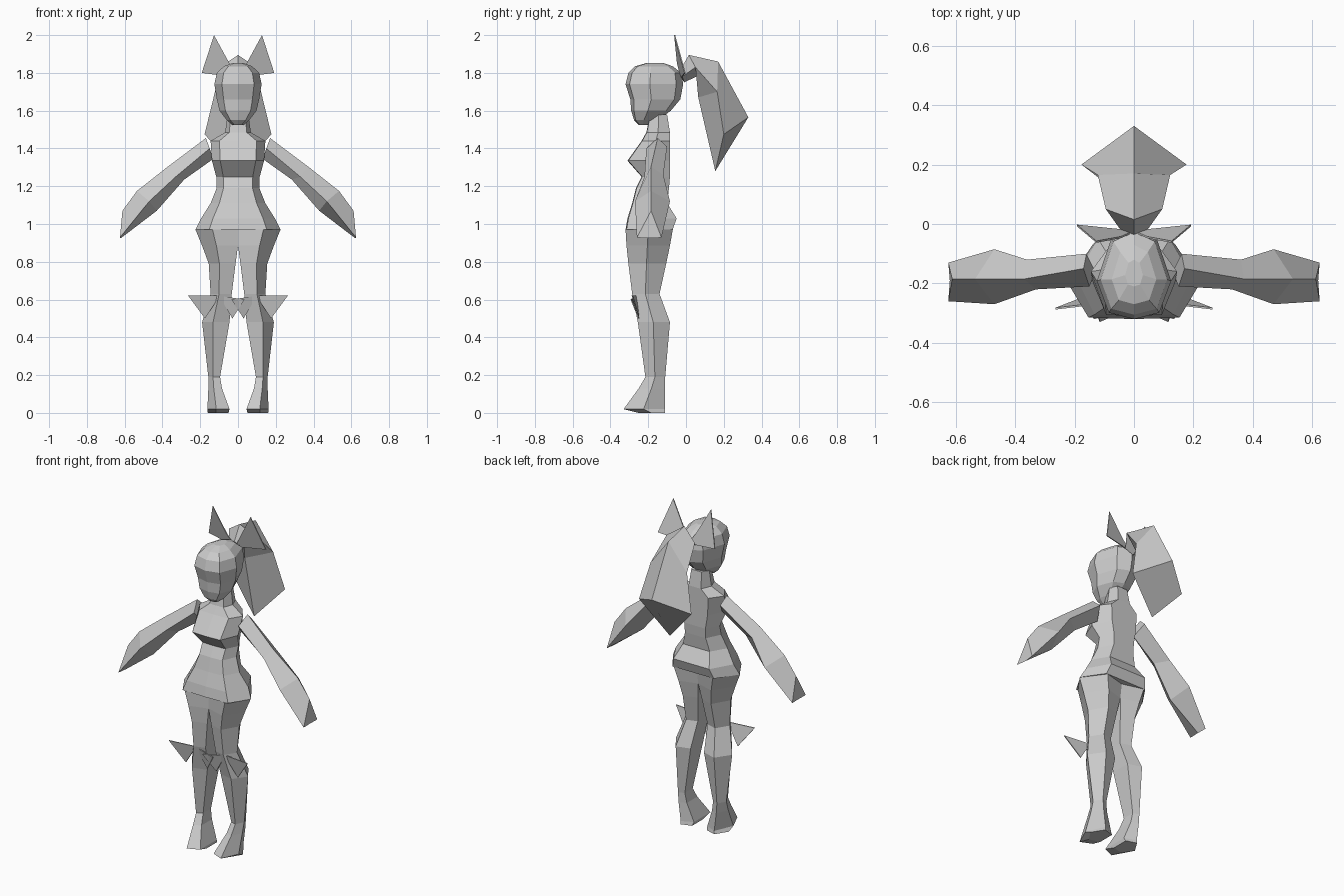
import bpy, bmesh

if "Cube" in bpy.data.objects:
    bpy.data.objects.remove(bpy.data.objects["Cube"])

grey = bpy.data.materials.new("plain grey")
grey.diffuse_color = (0.6, 0.6, 0.6, 1)
grey.use_nodes = True
grey.node_tree.nodes["Principled BSDF"].inputs["Base Color"].default_value = grey.diffuse_color


def finish(name, bm, solid=True):
    if solid:
        bmesh.ops.recalc_face_normals(bm, faces=bm.faces[:])
    mesh = bpy.data.meshes.new(name)
    bm.to_mesh(mesh)
    bm.free()
    mesh.materials.append(grey)
    obj = bpy.data.objects.new(name, mesh)
    bpy.context.collection.objects.link(obj)
    return obj


def loft(name, rings, side=1):
    """Skin a row of equal-length point rings and cap both ends."""
    bm = bmesh.new()
    rows = [[bm.verts.new((x * side, y, z)) for x, y, z in r] for r in rings]
    n = len(rows[0])
    for a, b in zip(rows, rows[1:]):
        for i in range(n):
            j = (i + 1) % n
            bm.faces.new((a[i], a[j], b[j], b[i]))
    bm.faces.new(rows[0])
    bm.faces.new(rows[-1])
    return finish(name, bm)


def body_ring(z, w, yf, yb, shape):
    """Symmetric ring from half-outline fractions (x of half width, y of depth)."""
    half = [(fx * w, yf + fy * (yb - yf), z) for fx, fy in shape]
    return half + [(-x, y, z) for x, y, z in reversed(half[1:-1])]


def leg_ring(z, xi, xo, yf, yb):
    shape = [(0, .14), (.6, 0), (1, .48), (.58, 1), (0, .86)]
    return [(xi + fx * (xo - xi), yf + fy * (yb - yf), z) for fx, fy in shape]


def plate(name, pts, side=1, thick=0.006):
    """Thin triangular ribbon."""
    front = [(x, y - thick / 2, z) for x, y, z in pts]
    back = [(x, y + thick / 2, z) for x, y, z in pts]
    return loft(name, [front, back], side)


# Torso: neck, shoulders, bust, waist and hips (z, half width, front, back)
torso_shape = [(0, 0), (.68, .02), (1, .5), (.62, 1), (0, 1)]
torso = [(1.58, .055, -.19, -.10), (1.485, .068, -.21, -.085),
         (1.44, .145, -.235, -.085), (1.335, .138, -.31, -.085),
         (1.25, .115, -.235, -.085), (1.19, .113, -.265, -.09),
         (1.11, .145, -.285, -.10), (1.03, .195, -.31, -.05),
         (.97, .225, -.32, -.07)]
loft("torso", [body_ring(*r, torso_shape) for r in torso])

# Head
head_shape = [(0, 0), (.68, .07), (1, .42), (.62, .88), (0, 1)]
head = [(1.525, .03, -.25, -.20), (1.55, .06, -.275, -.15),
        (1.60, .098, -.29, -.08), (1.66, .112, -.295, -.03),
        (1.74, .125, -.32, -.015), (1.80, .112, -.305, -.025),
        (1.835, .075, -.27, -.07), (1.852, .03, -.21, -.12)]
loft("head", [body_ring(*r, head_shape) for r in head])


# Ponytail: diamond rings of upper ridge, side corners and lower ridge
def tail_ring(top, corner, low):
    x, y, z = corner
    return [(0, *top), (x, y, z), (0, *low), (-x, y, z)]


loft("ponytail", [
    tail_ring((-.04, 1.80), (.045, -.02, 1.78), (-.01, 1.75)),
    tail_ring((.015, 1.895), (.095, .05, 1.83), (.055, 1.78)),
    tail_ring((.17, 1.86), (.122, .165, 1.70), (.065, 1.67)),
    tail_ring((.33, 1.565), (.177, .2, 1.475), (.155, 1.28))])

# Leg rings (z, inner x, outer x, front, back)
leg = [(.97, 0, .225, -.32, -.07), (.885, 0, .19, -.315, -.085),
       (.79, .013, .155, -.305, -.105), (.63, .033, .145, -.285, -.14),
       (.48, .045, .19, -.255, -.085), (.19, .095, .157, -.215, -.11),
       (.13, .085, .157, -.25, -.11), (.02, .045, .162, -.33, -.11),
       (0, .05, .16, -.25, -.11)]

# Arm rings: top, front, underside, back
arm = [[(.17, -.15, 1.455), (.15, -.21, 1.40), (.13, -.16, 1.345), (.16, -.10, 1.41)],
       [(.37, -.185, 1.305), (.33, -.22, 1.25), (.285, -.17, 1.235), (.36, -.12, 1.26)],
       [(.535, -.185, 1.175), (.47, -.27, 1.12), (.43, -.20, 1.07), (.47, -.085, 1.12)],
       [(.612, -.185, 1.07), (.625, -.26, .928), (.62, -.19, .925), (.625, -.13, .928)]]

for side, label in ((1, "right"), (-1, "left")):
    loft(label + "_leg", [leg_ring(*r) for r in leg], side)
    loft(label + "_arm", arm, side)
    # Hair ribbon loop behind the head
    plate(label + "_hair_ribbon",
          [(.0, -.025, 1.775), (.192, -.005, 1.80), (.127, -.06, 2.0), (.045, -.045, 1.85)], side)
    # Knee ribbon loops
    plate(label + "_outer_knee_ribbon",
          [(.265, -.285, .622), (.095, -.265, .622), (.175, -.25, .50)], side)
    plate(label + "_inner_knee_ribbon",
          [(.10, -.265, .62), (-.035, -.29, .60), (.03, -.25, .50)], side)
